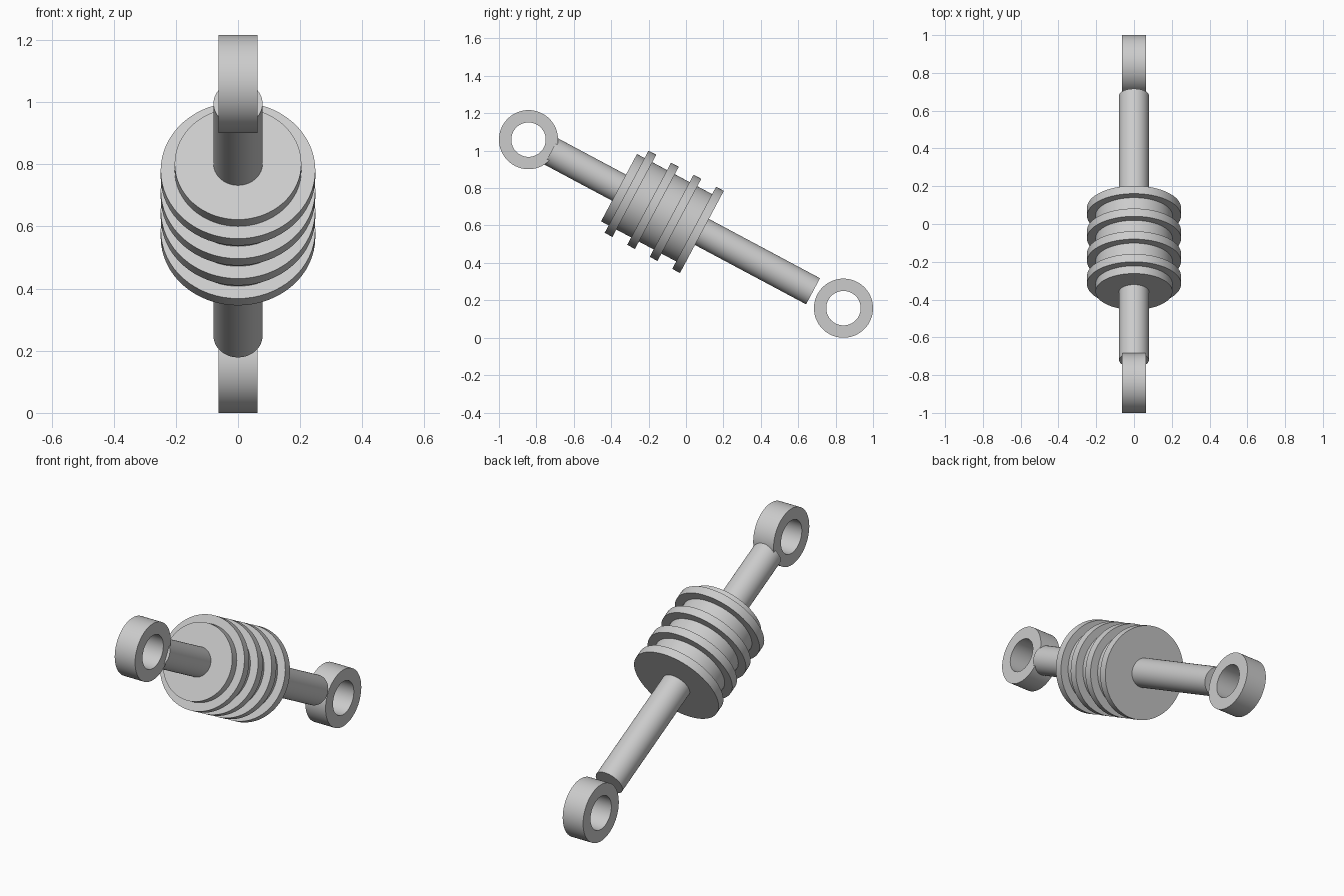
import bpy, bmesh
from math import radians, sin, cos, pi
from mathutils import Matrix, Vector

if "Cube" in bpy.data.objects:
    bpy.data.objects.remove(bpy.data.objects["Cube"], do_unlink=True)

steel = bpy.data.materials.new("grey_steel")
steel.use_nodes = True
GREY = (0.6, 0.6, 0.6, 1)
steel.diffuse_color = GREY
steel.node_tree.nodes["Principled BSDF"].inputs["Base Color"].default_value = GREY

TILT = radians(28.1)
CENTRE = Vector((0, 0, 0.611))
AXIS = Vector((0, cos(TILT), -sin(TILT)))
SIDES = 64


def lathe(name, profile, closed, direction, origin):
    """Spin (radius, distance) points about a direction through origin."""
    bm = bmesh.new()
    verts = [bm.verts.new((r, 0, h)) for r, h in profile]
    edges = [bm.edges.new(pair) for pair in zip(verts, verts[1:])]
    if closed:
        edges.append(bm.edges.new((verts[-1], verts[0])))
    bmesh.ops.spin(bm, geom=verts + edges, cent=(0, 0, 0), axis=(0, 0, 1),
                   angle=2 * pi, steps=SIDES, use_duplicate=False)
    bmesh.ops.remove_doubles(bm, verts=bm.verts, dist=0.0001)
    bmesh.ops.recalc_face_normals(bm, faces=bm.faces)
    turn = Vector((0, 0, 1)).rotation_difference(direction).to_matrix().to_4x4()
    bm.transform(Matrix.Translation(origin) @ turn)
    mesh = bpy.data.meshes.new(name)
    bm.to_mesh(mesh)
    bm.free()
    mesh.materials.append(steel)
    obj = bpy.data.objects.new(name, mesh)
    bpy.context.collection.objects.link(obj)
    bpy.ops.object.select_all(action='DESELECT')
    obj.select_set(True)
    bpy.context.view_layer.objects.active = obj
    bpy.ops.object.shade_smooth_by_angle(angle=radians(30))


def cylinder(name, radius, start, end):
    lathe(name, [(0, start), (radius, start), (radius, end), (0, end)],
          False, AXIS, CENTRE)


# Rod running the whole length, and the insulator core around it
cylinder("rod", 0.079, -0.817, 0.77)
cylinder("core", 0.204, -0.406, 0.07)

# Evenly spaced fins
for i in range(4):
    start = -0.36 + 0.1365 * i
    cylinder(f"fin_{i + 1}", 0.249, start, start + 0.047)

# Mounting eyes at both ends, bored from side to side
EYE = [(0.092, -0.063), (0.158, -0.063), (0.158, 0.063), (0.092, 0.063)]
for name, y, z in (("upper_eye", -0.842, 1.059), ("lower_eye", 0.842, 0.158)):
    lathe(name, EYE, True, Vector((1, 0, 0)), Vector((0, y, z)))
